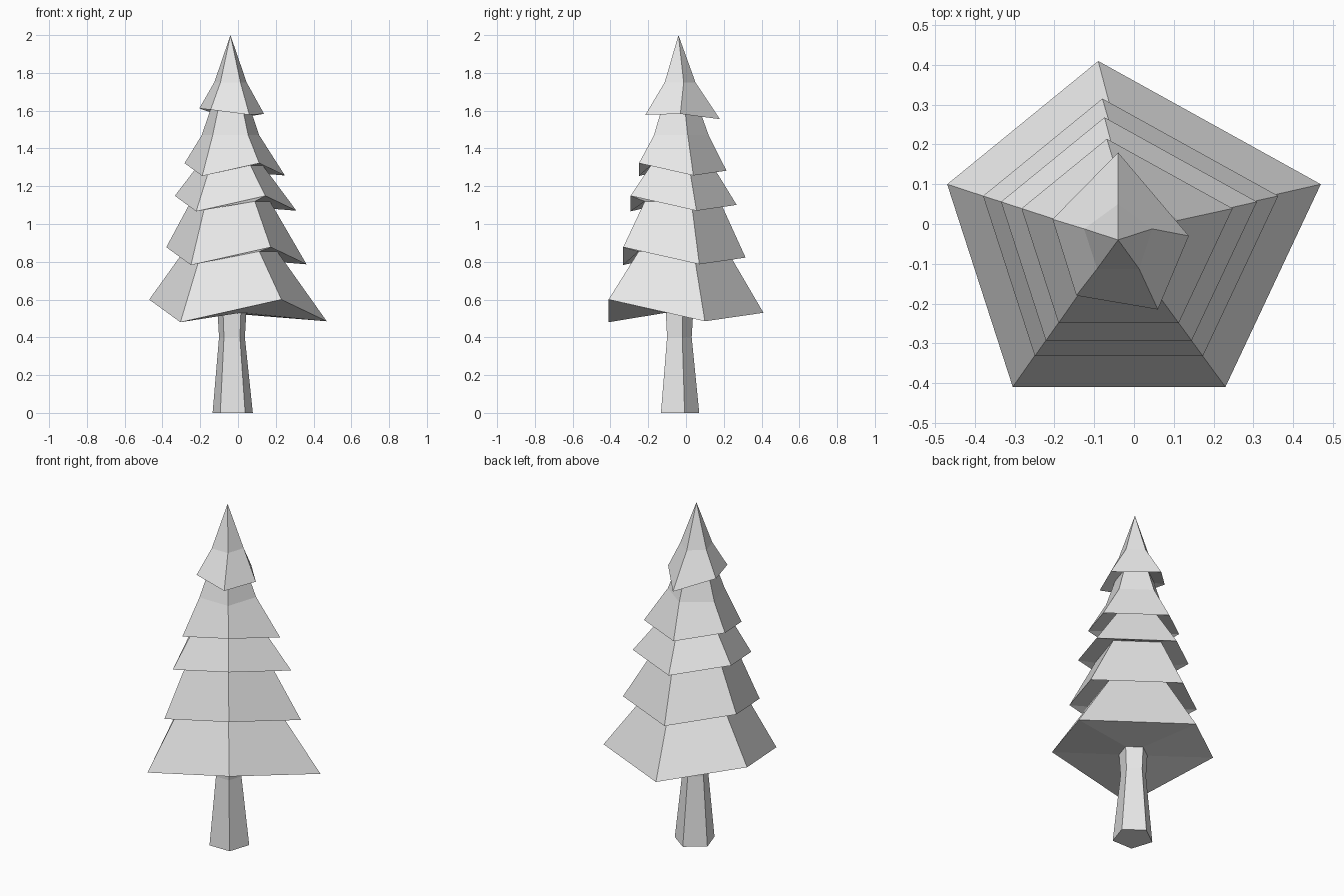
import bpy
import bmesh
from math import cos, sin, tau

default = bpy.data.objects.get("Cube")
if default:
    bpy.data.objects.remove(default)

SIDES = 5
AXIS = (-0.04, -0.04)

grey = bpy.data.materials.new("plain_grey")
grey.use_nodes = True
colour = (0.8, 0.8, 0.8, 1)
grey.diffuse_color = colour
grey.node_tree.nodes["Principled BSDF"].inputs["Base Color"].default_value = colour


def ring(radius, z, centre=AXIS):
    """Regular level ring, first corner at the back, going clockwise from above."""
    return [(centre[0] + radius * sin(tau * i / SIDES),
             centre[1] + radius * cos(tau * i / SIDES), z) for i in range(SIDES)]


# Ragged hem of the lowest tier, as offsets from the axis
HEM = [(-0.05, 0.45, -0.01), (0.51, 0.14, -0.055), (0.27, -0.37, 0.06),
       (-0.265, -0.37, -0.06), (-0.43, 0.14, 0.06)]


def hem(scale, z):
    return [(AXIS[0] + x * scale, AXIS[1] + y * scale, z + dz * scale)
            for x, y, dz in HEM]


def loft(name, rings, tip=None, cap_start=False):
    """Skin a stack of rings, optionally ending in a point."""
    bm = bmesh.new()
    loops = [[bm.verts.new(p) for p in r] for r in rings]
    for a, b in zip(loops, loops[1:]):
        for i in range(SIDES):
            j = (i + 1) % SIDES
            bm.faces.new((a[i], a[j], b[j], b[i]))
    if tip:
        top = bm.verts.new(tip)
        for i in range(SIDES):
            bm.faces.new((loops[-1][i], loops[-1][(i + 1) % SIDES], top))
    if cap_start:
        bm.faces.new(loops[0])
    bmesh.ops.recalc_face_normals(bm, faces=bm.faces)
    # Make the skin face outwards even where it is open
    lowest = min(bm.faces, key=lambda f: f.calc_center_median().z)
    centre = lowest.calc_center_median()
    if cap_start and lowest.normal.z > 0:
        bmesh.ops.reverse_faces(bm, faces=bm.faces)
    mesh = bpy.data.meshes.new(name)
    bm.to_mesh(mesh)
    bm.free()
    mesh.materials.append(grey)
    obj = bpy.data.objects.new(name, mesh)
    bpy.context.collection.objects.link(obj)
    return obj


# Trunk with a flared foot, continuing into the stacked tiers of branches
trunk = [ring(0.112, 0, (-0.028, -0.042)),
         ring(0.072, 0.4, (-0.032, -0.042)),
         ring(0.08, 0.53, (-0.032, -0.042))]

# Each tier: wide ragged hem, then the narrow neck under the next one
tiers = [hem(1.0, 0.54), ring(0.26, 0.855),
         hem(0.79, 0.83), ring(0.22, 1.12),
         hem(0.685, 1.108), ring(0.18, 1.31),
         hem(0.565, 1.288), ring(0.16, 1.47), ring(0.11, 1.61)]

# Crown: its own uneven hem, a bend, then the tip
crown = [[(-0.04, 0.18, 1.555), (0.138, -0.03, 1.583), (0.06, -0.215, 1.578),
          (-0.145, -0.18, 1.605), (-0.205, 0.012, 1.612)],
         ring(0.09, 1.75)]

loft("tree", trunk + tiers + crown, tip=(*AXIS, 2.0), cap_start=True)
